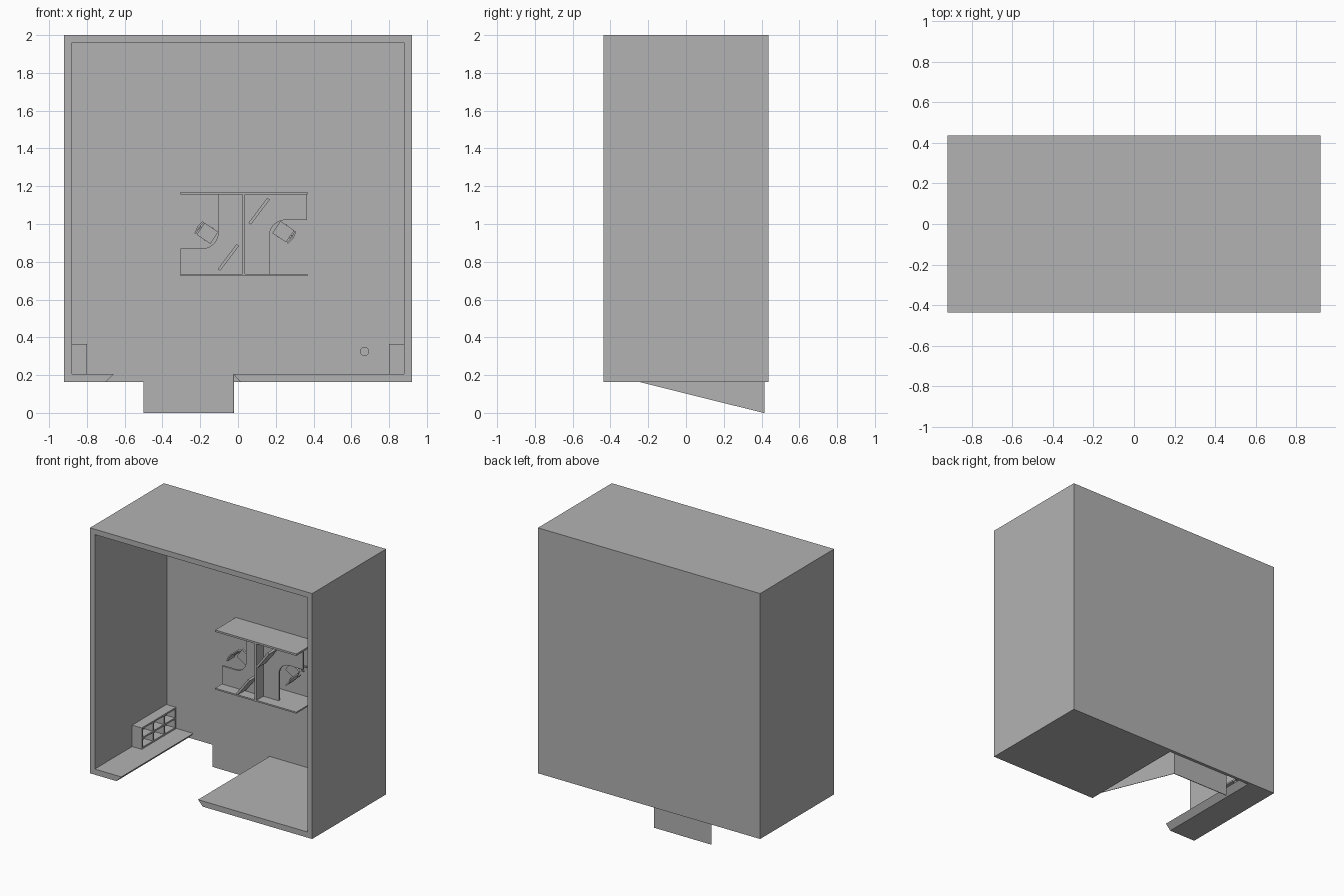
import bpy, bmesh, math
from mathutils import Matrix, Vector

cube = bpy.data.objects.get("Cube")
if cube:
    bpy.data.objects.remove(cube, do_unlink=True)

grey = bpy.data.materials.new("plain grey")
grey.use_nodes = True
grey.diffuse_color = (0.448, 0.448, 0.448, 1)
grey.node_tree.nodes["Principled BSDF"].inputs["Base Color"].default_value = grey.diffuse_color


def finish(name, bm, matrix=None):
    if matrix:
        bm.transform(matrix)
    bmesh.ops.recalc_face_normals(bm, faces=bm.faces)
    mesh = bpy.data.meshes.new(name)
    bm.to_mesh(mesh)
    bm.free()
    mesh.materials.append(grey)
    obj = bpy.data.objects.new(name, mesh)
    bpy.context.collection.objects.link(obj)
    return obj


def prism(name, outline, start, end, axis="Y", matrix=None):
    """Extrude an outline: (x, z) pairs along Y, or (y, z) pairs along X."""
    bm = bmesh.new()
    place = (lambda a, b: (a, start, b)) if axis == "Y" else (lambda a, b: (start, a, b))
    face = bm.faces.new([bm.verts.new(place(a, b)) for a, b in outline])
    new = bmesh.ops.extrude_face_region(bm, geom=[face])["geom"]
    step = Vector((0, end - start, 0) if axis == "Y" else (end - start, 0, 0))
    bmesh.ops.translate(bm, vec=step, verts=[v for v in new if isinstance(v, bmesh.types.BMVert)])
    return finish(name, bm, matrix)


def box(name, x, y, z, matrix=None):
    outline = [(x[0], z[0]), (x[1], z[0]), (x[1], z[1]), (x[0], z[1])]
    return prism(name, outline, y[0], y[1], matrix=matrix)


def cylinder(name, x, z, radius, y, matrix=None):
    ring = [math.tau * i / 20 for i in range(20)]
    return prism(name, [(x + radius * math.cos(a), z + radius * math.sin(a)) for a in ring],
                 y[0], y[1], matrix=matrix)


FLOOR = 0.41

# Room shell: walls with a bevelled doorway, closed by the floor slab at the rear
prism("room_walls", [(-0.70, 0.163), (-0.92, 0.163), (-0.92, 2), (0.92, 2), (0.92, 0.163),
                     (0.015, 0.163), (-0.025, 0.205), (0.88, 0.205), (0.88, 1.96),
                     (-0.88, 1.96), (-0.88, 0.205), (-0.66, 0.205)], -0.437, 0.415)
box("room_floor", (-0.92, 0.92), (0.415, 0.437), (0.163, 2))
prism("floor_sheet", [(-0.5, 0), (-0.025, 0), (-0.025, 0.205), (0.88, 0.205),
                      (0.88, 1.96), (-0.5, 1.96)], FLOOR, 0.415)
prism("doorway_fin", [(-0.41, 0.204), (FLOOR, 0), (FLOOR, 0.204)], -0.025, -0.022, "X")

# Bookcases: back board, shelves and uprights, mirrored across the room
for side, name in ((1, "left"), (-1, "right")):
    flip = Matrix.Scale(side, 4, (1, 0, 0))
    box(name + "_bookcase_back", (0.87, 0.88), (0.005, FLOOR), (0.205, 0.365), flip)
    for i in range(4):
        y = 0.005 + i * 0.131
        box(name + "_bookcase_shelf", (0.8, 0.87), (y, y + 0.012), (0.205, 0.365), flip)
    for i in range(3):
        z = 0.205 + i * 0.074
        box(name + "_bookcase_upright", (0.801, 0.87), (0.006, FLOOR), (z, z + 0.012), flip)

# Waste bin
bin_body = cylinder("waste_bin", 0.67, 0.325, 0.024, (0.31, FLOOR))

# Partition screens around the desks
for name, x, z in (("upper_partition", (-0.305, 0.367), (1.156, 1.17)),
                   ("lower_partition", (-0.305, 0.367), (0.724, 0.735)),
                   ("middle_partition", (0.023, 0.038), (0.735, 1.156))):
    box(name, x, (0.165, FLOOR), z)

# Corner desk outline with a rounded inner corner
arc = [(-0.19 + 0.085 * math.sin(a), 0.955 - 0.085 * math.cos(a))
       for a in (math.pi / 2 * i / 8 for i in range(9))]
desk = [(0.023, 0.735), (-0.305, 0.735), (-0.305, 0.87)] + arc + [(-0.105, 1.156), (0.023, 1.156)]


def turned(x, z, angle):
    return Matrix.Translation((x, 0, z)) @ Matrix.Rotation(angle, 4, "Y")


# Two workstations, the second turned half way round
centre = Matrix.Translation((0.0305, 0, 0.9455))
half_turn = centre @ Matrix.Rotation(math.pi, 4, "Y") @ centre.inverted()
tilt = math.radians(-53)
for name, turn, seat_at in (("left", Matrix.Identity(4), (-0.165, 0.953)),
                            ("right", half_turn, (0.243, 0.957))):
    prism(name + "_desk", desk, 0.246, 0.26, matrix=turn)

    # Monitor on a short stand
    screen = turn @ turned(-0.051, 0.823, tilt)
    box(name + "_monitor", (-0.083, 0.083), (0.13, 0.23), (-0.008, 0.008), screen)
    box(name + "_monitor_stand", (-0.02, 0.02), (0.23, 0.246), (-0.007, 0.007), screen)

    # Chair: local +x points forward
    facing = math.radians(34) + (math.pi if name == "right" else 0)
    chair = turned(*seat_at, facing)
    box(name + "_chair_seat", (-0.04, 0.048), (0.3, 0.315), (-0.038, 0.038), chair)
    prism(name + "_chair_back", [(-0.053, -0.038), (-0.044, -0.038), (-0.05, 0), (-0.044, 0.038),
                                 (-0.053, 0.038), (-0.06, 0)], 0.19, 0.275, matrix=chair)
    box(name + "_chair_spine", (-0.056, -0.045), (0.25, 0.325), (-0.01, 0.01), chair)
    box(name + "_chair_arm", (-0.05, 0), (0.312, 0.322), (-0.01, 0.01), chair)
    cylinder(name + "_chair_post", 0, 0, 0.01, (0.315, FLOOR - 0.01), chair)
    for i in range(5):
        spoke = chair @ Matrix.Rotation(math.tau * i / 5, 4, "Y")
        box(name + "_chair_foot", (0, 0.042), (FLOOR - 0.015, FLOOR), (-0.005, 0.005), spoke)
